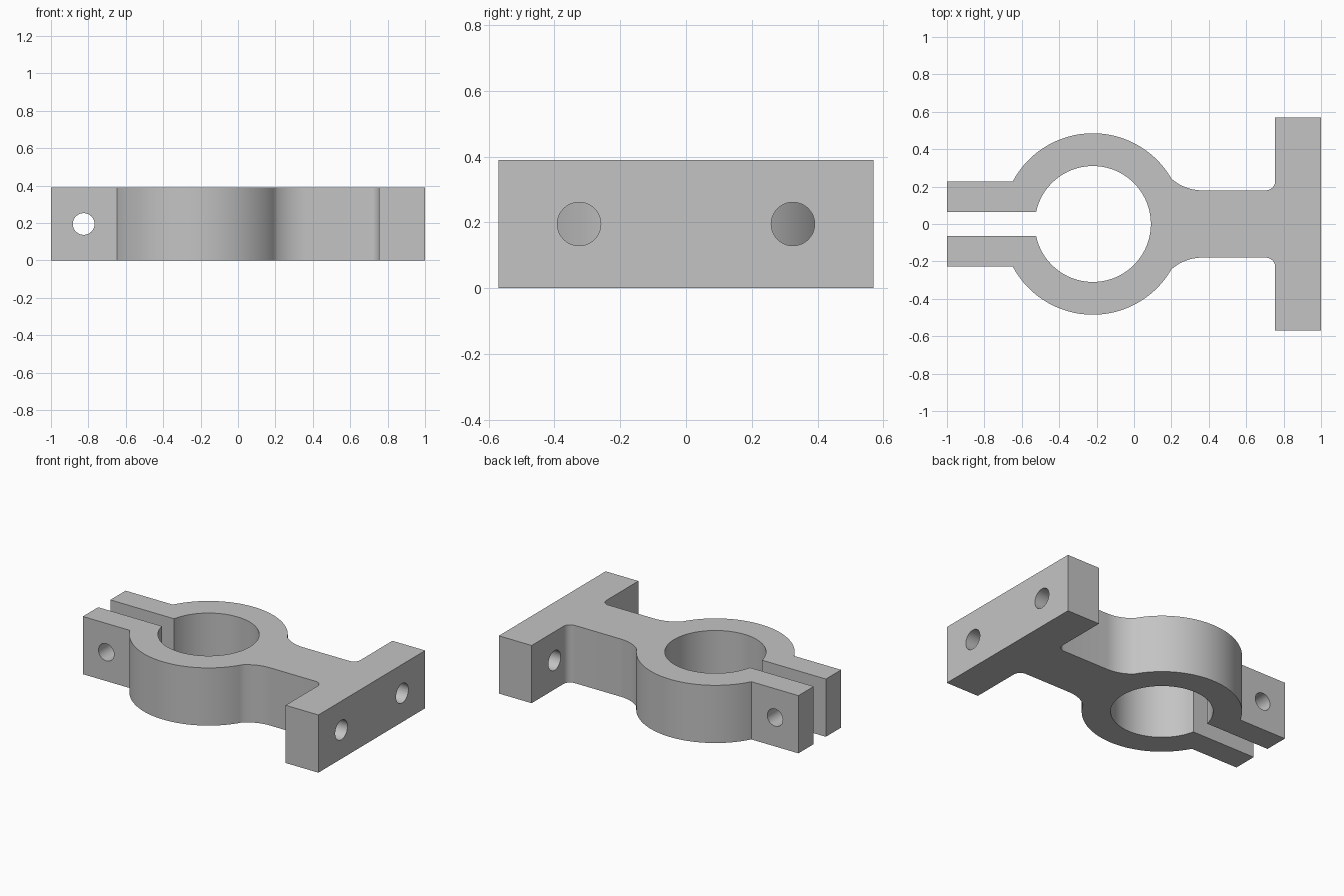
import bpy
import bmesh
from math import sin, cos, pi, asin, acos, radians

if "Cube" in bpy.data.objects:
    bpy.data.objects.remove(bpy.data.objects["Cube"], do_unlink=True)

HEIGHT = 0.39
RING_X, OUTER, INNER = -0.22, 0.485, 0.31
SLOT, ARM = 0.065, 0.228          # half gap and outer side of the clamp arms
NECK, PLATE_X, PLATE_Y = 0.18, 0.755, 0.57
BLEND, FILLET = 0.245, 0.05       # neck radii at the ring and at the plate

grey = bpy.data.materials.new("plain grey")
grey.use_nodes = True
colour = (0.55, 0.55, 0.55, 1)
grey.diffuse_color = colour
grey.node_tree.nodes["Principled BSDF"].inputs["Base Color"].default_value = colour


def arc(cx, cy, r, start, end, steps):
    """Points along a circular arc, both ends included."""
    angles = [start + (end - start) * i / steps for i in range(steps + 1)]
    return [(cx + r * cos(a), cy + r * sin(a)) for a in angles]


def cutter(name, radius, depth, location, rotation):
    """Hidden cylinder used to drill a hole."""
    bpy.ops.mesh.primitive_cylinder_add(vertices=48, radius=radius, depth=depth,
                                        location=location, rotation=rotation)
    obj = bpy.context.object
    obj.name = name
    obj.hide_render = True
    return obj


# Back half of the outline, from the bore's far side round to the plate's middle
join = radians(30)
join_x, join_y = RING_X + OUTER * cos(join), OUTER * sin(join)
sweep = acos(1 - (join_y - NECK) / BLEND)
blend_x = join_x + BLEND * sin(sweep)

half = arc(RING_X, 0, INNER, 0, pi - asin(SLOT / INNER), 48)
half += [(-1, SLOT), (-1, ARM)]
half += arc(RING_X, 0, OUTER, pi - asin(ARM / OUTER), join, 48)
half += arc(blend_x, NECK + BLEND, BLEND, -pi / 2 - sweep, -pi / 2, 12)[1:]
half += arc(PLATE_X - FILLET, NECK + FILLET, FILLET, -pi / 2, 0, 10)
half += [(PLATE_X, PLATE_Y), (1, PLATE_Y), (1, 0)]

# Clamp body: fill the half outline, raise it, and mirror it to the front
bm = bmesh.new()
face = bm.faces.new([bm.verts.new((x, y, 0)) for x, y in half])
raised = bmesh.ops.extrude_face_region(bm, geom=[face])
top = [v for v in raised["geom"] if isinstance(v, bmesh.types.BMVert)]
bmesh.ops.translate(bm, verts=top, vec=(0, 0, HEIGHT))
seam = [f for f in bm.faces if all(abs(v.co.y) < 1e-5 for v in f.verts)]
bmesh.ops.delete(bm, geom=seam, context='FACES')
bmesh.ops.mirror(bm, geom=bm.verts[:] + bm.edges[:] + bm.faces[:],
                 axis='Y', merge_dist=0.0001)
bmesh.ops.remove_doubles(bm, verts=bm.verts[:], dist=0.0001)
bmesh.ops.recalc_face_normals(bm, faces=bm.faces[:])
mesh = bpy.data.meshes.new("clamp_bracket")
bm.to_mesh(mesh)
bm.free()
mesh.materials.append(grey)
body = bpy.data.objects.new("clamp_bracket", mesh)
bpy.context.collection.objects.link(body)

# Bolt hole through both arms, and two mounting holes through the plate
mid = HEIGHT / 2
drills = [cutter("arm_hole_cutter", 0.058, 1, (-0.825, 0, mid), (pi / 2, 0, 0))]
for side, y in (("right", -0.325), ("left", 0.325)):
    drills.append(cutter(side + "_plate_hole_cutter", 0.066, 0.4,
                         (0.88, y, mid), (0, pi / 2, 0)))

bpy.ops.object.select_all(action='DESELECT')
body.select_set(True)
bpy.context.view_layer.objects.active = body
for drill in drills:
    mod = body.modifiers.new(drill.name, 'BOOLEAN')
    mod.operation = 'DIFFERENCE'
    mod.solver = 'EXACT'
    mod.object = drill
    bpy.ops.object.modifier_apply(modifier=mod.name)
    bpy.data.objects.remove(drill, do_unlink=True)

bpy.ops.object.shade_smooth_by_angle(angle=radians(25))
